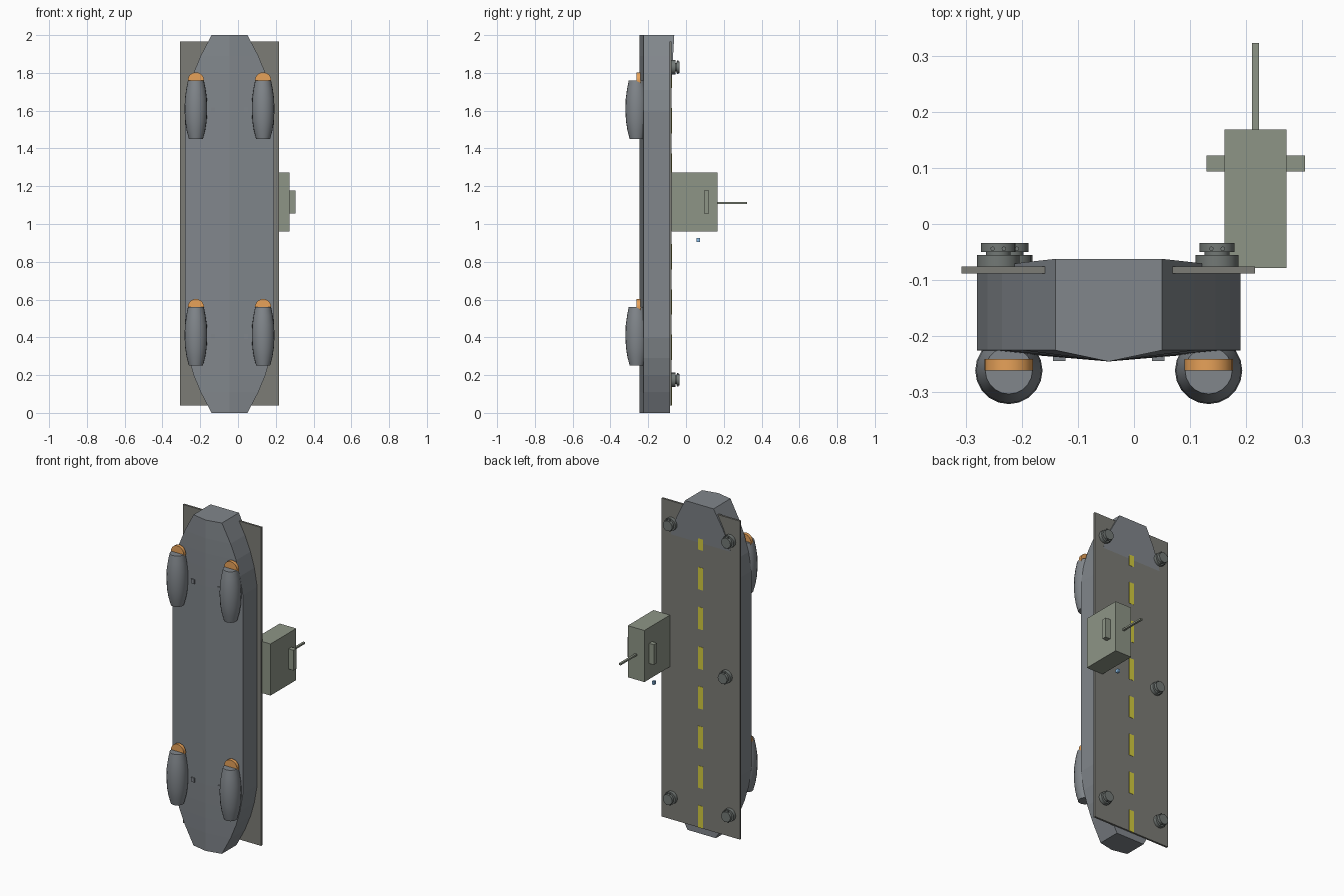
import bpy, bmesh, math
from mathutils import Matrix

if "Cube" in bpy.data.objects:
    bpy.data.objects.remove(bpy.data.objects["Cube"])

CX = -0.045  # hull centre line


def material(name, rgb):
    m = bpy.data.materials.new(name)
    m.diffuse_color = (*rgb, 1)
    m.use_nodes = True
    m.node_tree.nodes["Principled BSDF"].inputs["Base Color"].default_value = m.diffuse_color
    return m


HULL = material("hull_grey", (0.22, 0.24, 0.26))
DECK = material("deck_grey", (0.2, 0.2, 0.18))
TOWER = material("tower_grey", (0.27, 0.3, 0.24))
DARK = material("turret_grey", (0.17, 0.19, 0.18))
ORANGE = material("orange", (0.8, 0.36, 0.1))
YELLOW = material("yellow", (0.65, 0.6, 0.05))
BLUE = material("blue", (0.25, 0.5, 0.8))


def finish(name, bm, mat, smooth=False):
    bmesh.ops.recalc_face_normals(bm, faces=bm.faces)
    me = bpy.data.meshes.new(name)
    bm.to_mesh(me)
    bm.free()
    ob = bpy.data.objects.new(name, me)
    bpy.context.collection.objects.link(ob)
    me.materials.append(mat)
    if smooth:
        bpy.ops.object.select_all(action='DESELECT')
        ob.select_set(True)
        bpy.context.view_layer.objects.active = ob
        bpy.ops.object.shade_smooth_by_angle(angle=math.radians(40))
    return ob


def loft(bm, rings):
    rows = [[bm.verts.new(p) for p in r] for r in rings]
    n = len(rows[0])
    for a, b in zip(rows, rows[1:]):
        for i in range(n):
            j = (i + 1) % n
            bm.faces.new((a[i], a[j], b[j], b[i]))
    bm.faces.new(rows[0])
    bm.faces.new(rows[-1])


def add_box(bm, x, y, z):
    c = [(a + b) / 2 for a, b in (x, y, z)]
    s = [b - a for a, b in (x, y, z)]
    bmesh.ops.create_cube(bm, size=1, matrix=Matrix.Translation(c) @ Matrix.Diagonal((*s, 1)))


def box(name, x, y, z, mat):
    bm = bmesh.new()
    add_box(bm, x, y, z)
    return finish(name, bm, mat)


def lathe(name, centre, axis, profile, mat, n=20):
    """Revolve (distance, radius) pairs around the y or z axis."""
    bm = bmesh.new()
    rings = []
    for d, r in profile:
        ring = []
        for i in range(n):
            a = math.tau * i / n
            u, v = r * math.cos(a), r * math.sin(a)
            p = (u, d, v) if axis == 'y' else (u, v, d)
            ring.append([c + q for c, q in zip(centre, p)])
        rings.append(ring)
    loft(bm, rings)
    return finish(name, bm, mat, True)


# Hull: shallow V keel, tapered ends, ramp rising at the bow
ends = [(0, 0.095), (0.11, 0.153), (0.2, 0.19), (0.29, 0.216), (0.4, 0.235)]
stations = ends + [(2 - z, h) for z, h in reversed(ends)]
rings = []
for z, h in stations:
    top = -0.0855 + max(0, z - 1.6) * 0.0585
    rings.append([(CX - h, -0.225, z), (CX, -0.245, z), (CX + h, -0.225, z),
                  (CX + h, top, z), (CX - h, top, z)])
bm = bmesh.new()
loft(bm, rings)
finish("hull", bm, HULL)

# Flight deck with dashed centre line
box("flight_deck", (-0.307, 0.216), (-0.088, -0.076), (0.04, 1.965), DECK)
bm = bmesh.new()
for k in range(8):
    z = 0.107 + 0.24 * k
    add_box(bm, (CX - 0.016, CX + 0.016), (-0.078, -0.0745), (z - 0.067, z + 0.067))
finish("runway_dashes", bm, YELLOW)

# Engine pods with orange intake discs and short struts
pod = [(-0.155, 0.037), (-0.11, 0.049), (-0.06, 0.057), (0, 0.06),
       (0.06, 0.058), (0.11, 0.051), (0.155, 0.042)]
for z in (0.405, 1.605):
    for side in (-1, 1):
        x = CX + side * 0.178
        lathe("engine_pod", (x, -0.261, z), 'z', pod, HULL)
        lathe("intake_disc", (x, -0.251, z + 0.155), 'y',
              [(-0.01, 0.043), (0.01, 0.043)], ORANGE, 24)
        s = CX + side * 0.088
        box("engine_strut", (s - 0.011, s + 0.011), (-0.244, -0.225), (z - 0.013, z + 0.013), HULL)

# Control tower with cross bar, mast and small lamp
box("control_tower", (0.161, 0.272), (-0.078, 0.168), (0.96, 1.272), TOWER)
box("tower_cross_bar", (0.129, 0.305), (0.094, 0.122), (1.055, 1.177), TOWER)
box("mast", (0.21, 0.223), (0.16, 0.323), (1.107, 1.117), TOWER)
box("tower_lamp", (0.163, 0.177), (0.055, 0.073), (0.905, 0.925), BLUE)

# Gun turrets: stepped drum with two barrels
for x, z in ((-0.242, 1.83), (0.148, 1.83), (-0.219, 1.005), (-0.242, 0.175), (0.148, 0.175)):
    lathe("gun_turret", (x, 0, z), 'y',
          [(-0.08, 0.038), (-0.055, 0.038), (-0.055, 0.022), (-0.05, 0.022),
           (-0.05, 0.031), (-0.034, 0.031)], DARK, 16)
    for dx in (-0.01, 0.01):
        lathe("gun_barrel", (x + dx, -0.044, z), 'z',
              [(-0.036, 0.004), (0.036, 0.004)], DARK, 8)
